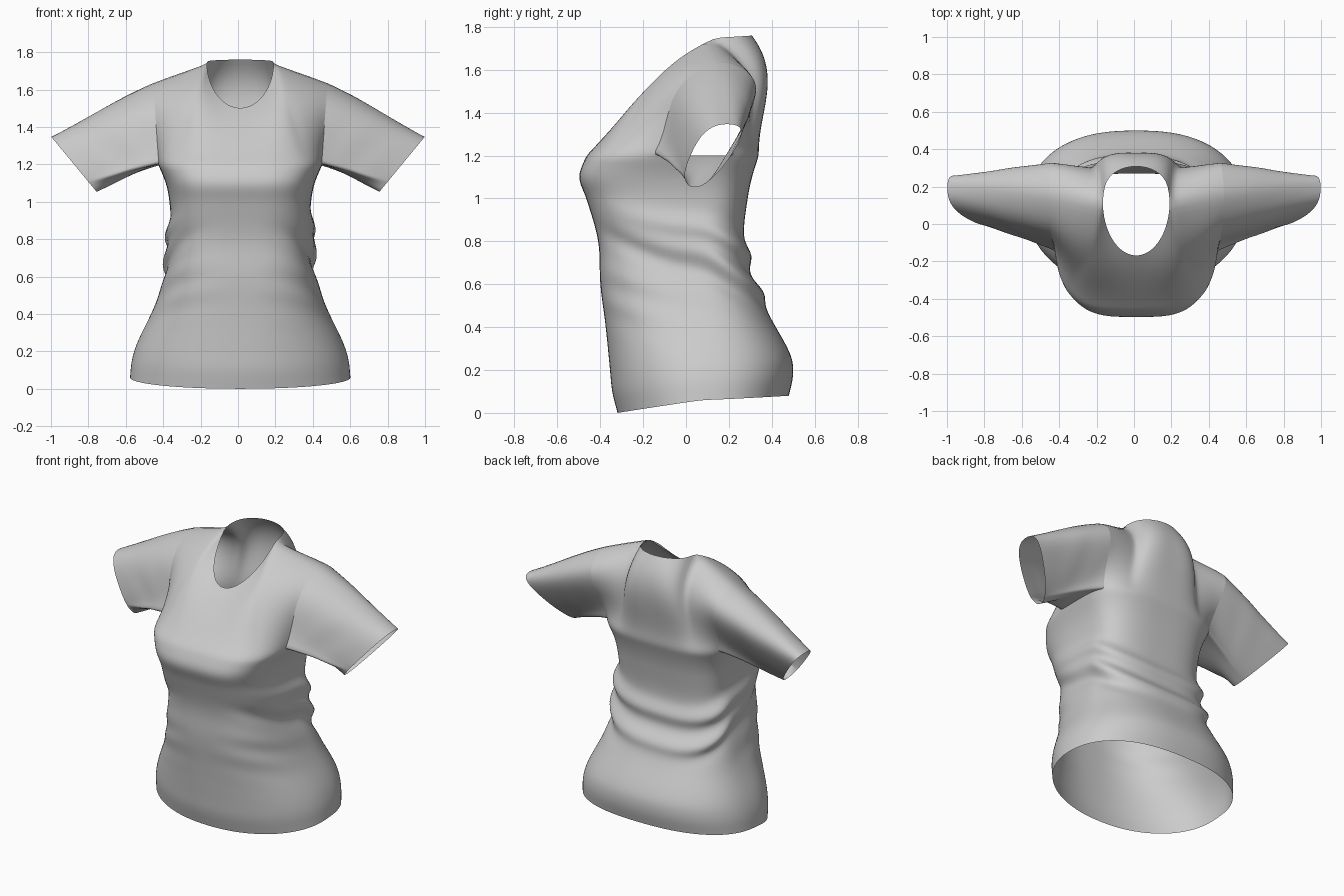
import bpy, bmesh, math
from mathutils import Vector

cube = bpy.data.objects.get("Cube")
if cube:
    bpy.data.objects.remove(cube, do_unlink=True)

cloth = bpy.data.materials.new("grey_cloth")
cloth.use_nodes = True
GREY = (0.6, 0.6, 0.6, 1)
cloth.diffuse_color = GREY
cloth.node_tree.nodes["Principled BSDF"].inputs["Base Color"].default_value = GREY

COLS, LOWER, UPPER, SLEEVE = 64, 36, 12, 12
QUARTER = COLS // 4
FRONT_HALF, BACK_HALF, SHOULDER = 14, 11, 6
ARMPIT_Z, SHIFT = 1.2, 0.012

# Torso profile: height, half width, front y, back y
PROFILE = [
    (0.0, 0.59, -0.32, 0.48),
    (0.1, 0.58, -0.345, 0.5),
    (0.2, 0.55, -0.355, 0.49),
    (0.4, 0.46, -0.375, 0.39),
    (0.6, 0.4, -0.4, 0.3),
    (0.8, 0.37, -0.41, 0.27),
    (1.0, 0.38, -0.465, 0.29),
    (1.1, 0.4, -0.5, 0.31),
    (1.2, 0.44, -0.465, 0.34),
]


def smooth(t):
    t = max(0, min(1, t))
    return t * t * (3 - 2 * t)


def profile(z):
    """Catmull-Rom reading of the torso profile."""
    k = 0
    while k < len(PROFILE) - 2 and z > PROFILE[k + 1][0]:
        k += 1
    a, b = PROFILE[k], PROFILE[k + 1]
    p, n = PROFILE[max(k - 1, 0)], PROFILE[min(k + 2, len(PROFILE) - 1)]
    h = b[0] - a[0]
    t = (z - a[0]) / h
    out = []
    for c in range(1, 4):
        ma = (b[c] - p[c]) / (b[0] - p[0]) * h
        mb = (n[c] - a[c]) / (n[0] - a[0]) * h
        s = smooth(t)
        out.append(a[c] * (1 - s) + b[c] * s + ma * t * (1 - t) ** 2 - mb * t * t * (1 - t))
    return out


def ridge(z, centre, width):
    return math.exp(-((z - centre) / width) ** 2)


def folds(a, z):
    """Cloth rolls that climb from the back of the waist and fade at the front."""
    f, side = math.sin(a), math.cos(a)
    w = smooth((f + 0.95) / 1.5)
    d = 0.055 * w * ridge(z, 0.83 - 0.13 * f + 0.02 * side, 0.05)
    d += 0.05 * w * ridge(z, 0.71 - 0.19 * f + 0.03 * side, 0.05)
    d -= 0.02 * (1 - f * f) * ridge(z, 0.64 - 0.22 * f, 0.04)
    d += 0.006 * (1 - w) * abs(side) * ridge(z, 0.55, 0.15) * math.sin(40 * z + 7 * f)
    return d


def ring_point(i, z):
    """Point on a horizontal torso ring; angle 0 is the left side."""
    a = 2 * math.pi * i / COLS
    c, s = math.cos(a), math.sin(a)
    w, yf, yb = profile(z)
    mid = 0.08 - 0.03 * z
    grow = smooth(z / 1.1)
    power = 2 / (2.1 + 1.4 * grow if s < 0 else 2.4 + 0.6 * grow)
    depth = mid - yf if s < 0 else yb - mid
    k = 1 + folds(a, z) / 0.4
    x = w * math.copysign(abs(c) ** power, c) * k
    y = depth * math.copysign(abs(s) ** power, s) * k
    lift = (0.06 + (0.06 if s < 0 else 0.02) * s) * (1 - z / ARMPIT_Z)
    return Vector((x, mid + y, z + lift))


def panel_end(j, half, front):
    """Top end of a panel column: neckline in the middle, then shoulder seam."""
    neck = half - SHOULDER
    sign = math.copysign(1, j)
    if abs(j) <= neck:
        phi = j / neck * math.pi / 2
        c = max(0, math.cos(phi))
        if front:
            return Vector((0.18 * math.sin(phi), 0.12 - 0.29 * c, 1.75 - 0.25 * c))
        return Vector((0.18 * math.sin(phi), 0.12 + 0.19 * c ** 0.7, 1.75 + 0.01 * c))
    t = (abs(j) - neck) / SHOULDER
    return Vector((sign * (0.18 + 0.29 * t), 0.12 + 0.05 * t, 1.75 - 0.11 * t))


def panel_point(j, r, front):
    """Panel column running from the armpit ring to its top end, bulged outward."""
    half = FRONT_HALF if front else BACK_HALF
    t = r / UPPER
    i = j - QUARTER if front else QUARTER - j
    p = ring_point(i, ARMPIT_Z).lerp(panel_end(j, half, front), t)
    edge = abs(j) / half
    bulge = -0.01 - 0.08 * smooth(edge * 1.4) if front else 0.06 + 0.08 * edge
    swell = 6.75 * t * t * (1 - t)
    p.y += bulge * swell
    p.z += 0.03 * smooth(2 * edge - 0.9) * swell
    return p


def add_grid(bm, rows, closed):
    verts = [[bm.verts.new(p) for p in row] for row in rows]
    n = len(rows[0])
    for lo, hi in zip(verts, verts[1:]):
        for k in range(n if closed else n - 1):
            m = (k + 1) % n
            bm.faces.new((lo[k], lo[m], hi[m], hi[k]))


def finish(bm, name):
    bmesh.ops.remove_doubles(bm, verts=bm.verts, dist=0.0005)
    bmesh.ops.recalc_face_normals(bm, faces=bm.faces)
    mesh = bpy.data.meshes.new(name)
    bm.to_mesh(mesh)
    bm.free()
    mesh.materials.append(cloth)
    mesh.shade_smooth()
    ob = bpy.data.objects.new(name, mesh)
    bpy.context.collection.objects.link(ob)
    sub = ob.modifiers.new("soften", "SUBSURF")
    sub.levels = sub.render_levels = 1


# Torso: closed rings up to the armpit, then a front and a back panel
bm = bmesh.new()
add_grid(bm, [[ring_point(i, ARMPIT_Z * r / LOWER) for i in range(COLS)]
              for r in range(LOWER + 1)], True)
for front, half in ((True, FRONT_HALF), (False, BACK_HALF)):
    add_grid(bm, [[panel_point(j, r, front) for j in range(-half, half + 1)]
                  for r in range(UPPER + 1)], False)
bmesh.ops.translate(bm, verts=bm.verts, vec=(SHIFT, 0, 0))
finish(bm, "torso")

# Armhole outline shared by torso and sleeve
armhole = [ring_point(i, ARMPIT_Z) for i in range(FRONT_HALF - QUARTER, QUARTER - BACK_HALF + 1)]
armhole += [panel_point(BACK_HALF, r, False) for r in range(1, UPPER + 1)]
armhole += [panel_point(FRONT_HALF, r, True) for r in range(UPPER - 1, 0, -1)]
centre = sum(armhole, Vector()) / len(armhole)

# Slanted egg-shaped cuff, broader at the top
CUFF = Vector((0.877, 0.115, 1.2))
ACROSS = Vector((0, 0.105, 0))
UPWARD = Vector((0.122, 0.08, 0.148))


def sleeve_point(p, t):
    a = math.atan2((p.z - centre.z) / 0.22, (p.y - centre.y) / 0.23)
    c, s = math.cos(a), math.sin(a)
    wide = math.copysign(abs(c) ** 0.75, c) * (0.9 + 0.2 * s)
    tall = math.copysign(abs(s) ** 0.85, s)
    q = p.lerp(CUFF + ACROSS * wide + UPWARD * tall, t)
    axis = centre.lerp(CUFF, t)
    puff = 0.07 * math.sin(math.pi * t) * (1 - t) * s
    crease = 0.015 * math.sin(math.pi * t) * math.sin(14 * t + 3 * a) * (1 - abs(s))
    return q + (q - axis) * (puff + crease)


for name, sign in (("left_sleeve", 1), ("right_sleeve", -1)):
    bm = bmesh.new()
    rows = []
    for r in range(SLEEVE + 1):
        t = r / SLEEVE
        row = [sleeve_point(p, t) for p in armhole]
        rows.append([Vector((sign * p.x + SHIFT * (1 - t), p.y, p.z)) for p in row])
    add_grid(bm, rows, True)
    finish(bm, name)
